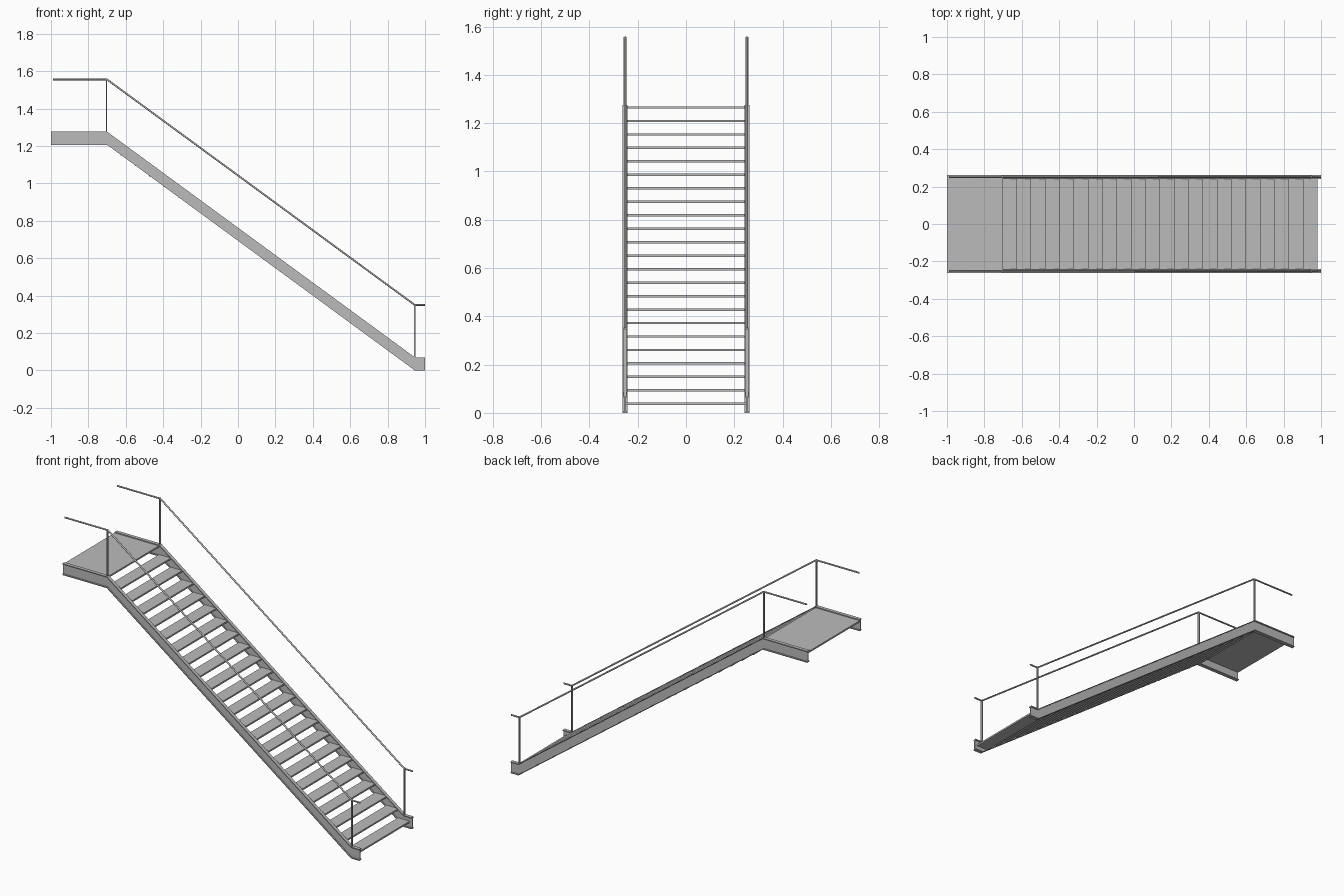
import bpy, bmesh
from mathutils import Vector

cube = bpy.data.objects.get("Cube")
if cube:
    bpy.data.objects.remove(cube, do_unlink=True)

steel = bpy.data.materials.new("grey steel")
steel.use_nodes = True
grey = (0.5, 0.5, 0.5, 1)
steel.diffuse_color = grey
steel.node_tree.nodes["Principled BSDF"].inputs["Base Color"].default_value = grey

TOP_X, FOOT_X = -0.70, 0.945
BEAM_Y, STEPS = 0.252, 22
RUN, RISE = 0.0766, 0.0558


def make_object(name, bm):
    bmesh.ops.recalc_face_normals(bm, faces=bm.faces)
    mesh = bpy.data.meshes.new(name)
    bm.to_mesh(mesh)
    bm.free()
    mesh.materials.append(steel)
    obj = bpy.data.objects.new(name, mesh)
    bpy.context.collection.objects.link(obj)
    return obj


def add_prism(bm, outline, y0, y1):
    """Extrude a side outline (x, z) between two y positions."""
    face = bm.faces.new([bm.verts.new((x, y0, z)) for x, z in outline])
    out = bmesh.ops.extrude_face_region(bm, geom=[face])
    moved = [v for v in out["geom"] if isinstance(v, bmesh.types.BMVert)]
    bmesh.ops.translate(bm, verts=moved, vec=(0, y1 - y0, 0))


def add_box(bm, x0, x1, y0, y1, z0, z1):
    add_prism(bm, [(x0, z0), (x1, z0), (x1, z1), (x0, z1)], y0, y1)


# Underside line of the stringers
path = [(-1, 1.206), (TOP_X, 1.206), (FOOT_X, 0), (1, 0)]


def add_band(bm, low, high, y, half_width):
    """A strip following the stringer line between two heights above it."""
    outline = [(x, z + low) for x, z in path] + [(x, z + high) for x, z in reversed(path)]
    add_prism(bm, outline, y - half_width, y + half_width)


for side, sign in (("right", -1), ("left", 1)):
    y = sign * BEAM_Y
    # I-beam stringer: web and two flanges
    bm = bmesh.new()
    add_band(bm, 0.006, 0.064, y, 0.003)
    add_band(bm, 0, 0.006, y, 0.0105)
    add_band(bm, 0.064, 0.07, y, 0.0105)
    make_object(side + "_stringer", bm)

    # Flat-bar posts
    bm = bmesh.new()
    for x, z in ((TOP_X - 0.003, 1.27), (FOOT_X, 0.066)):
        add_box(bm, x - 0.003, x + 0.003, y - 0.006, y + 0.006, z, z + 0.288)
    make_object(side + "_posts", bm)

    # Handrail tube
    curve = bpy.data.curves.new(side + "_handrail", "CURVE")
    curve.dimensions = "3D"
    curve.bevel_depth = 0.005
    curve.bevel_resolution = 2
    curve.use_fill_caps = True
    spline = curve.splines.new("POLY")
    rail = [(-0.99, 1.555), (TOP_X, 1.555), (FOOT_X, 0.35), (1, 0.35)]
    spline.points.add(len(rail) - 1)
    for point, (x, z) in zip(spline.points, rail):
        point.co = (x, y, z, 1)
    curve.materials.append(steel)
    obj = bpy.data.objects.new(side + "_handrail", curve)
    bpy.context.collection.objects.link(obj)

# Open treads
inner = BEAM_Y - 0.003
bm = bmesh.new()
for i in range(1, STEPS + 1):
    nose, top = TOP_X - 0.003 + i * RUN, 1.27 - i * RISE
    add_box(bm, nose - RUN - 0.002, nose, -inner, inner, top - 0.01, top)
make_object("treads", bm)

# Landing plate
bm = bmesh.new()
add_box(bm, -1, TOP_X - 0.003, -inner, inner, 1.26, 1.27)
make_object("landing", bm)
